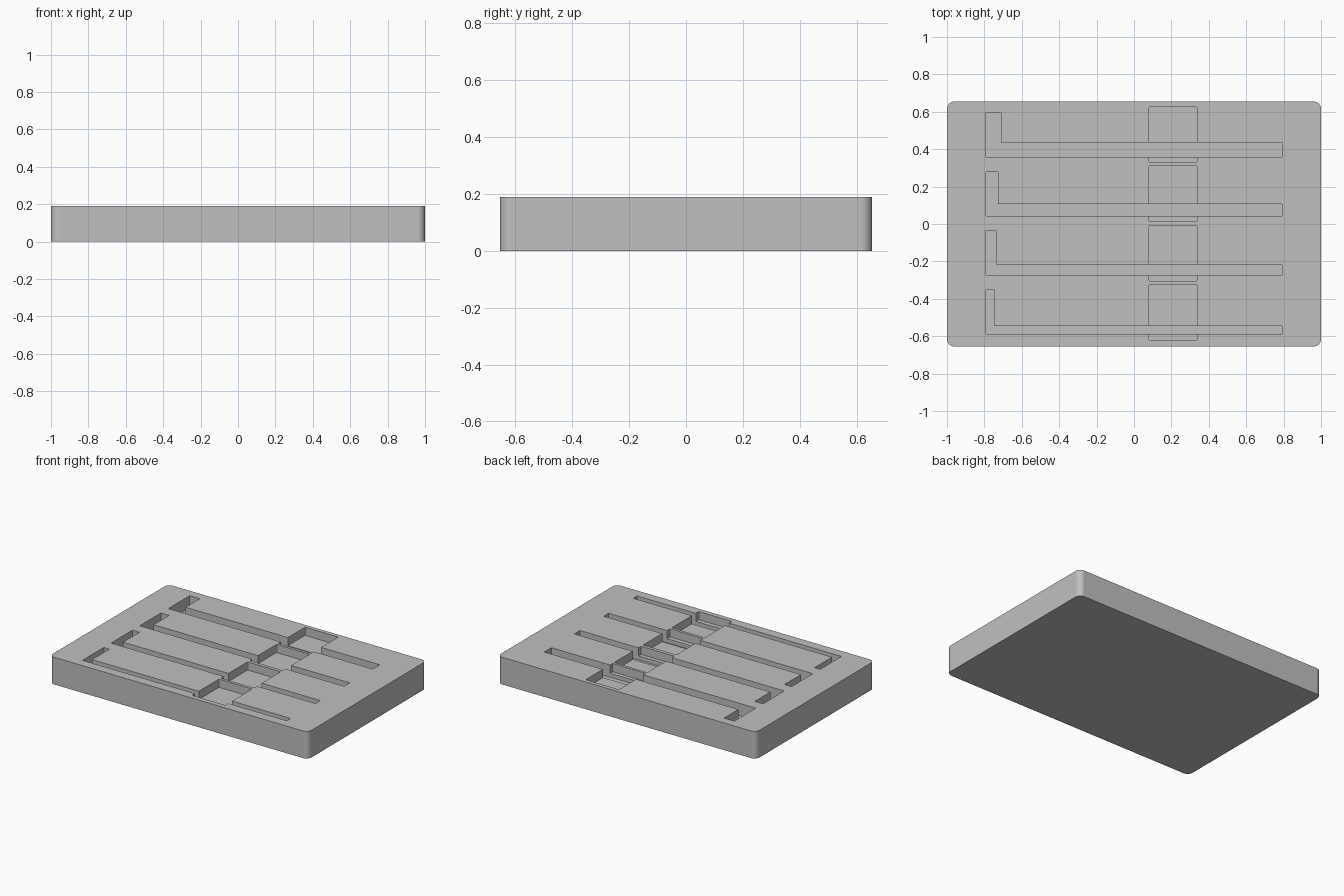
import bpy, math

cube = bpy.data.objects.get("Cube")
if cube:
    bpy.data.objects.remove(cube, do_unlink=True)

HEIGHT = 0.19
SLOT_DEPTH = 0.085
WELL_DEPTH = 0.057

grey = bpy.data.materials.new("plain_grey")
grey.use_nodes = True
colour = (0.53, 0.53, 0.53, 1)
grey.diffuse_color = colour
for node in grey.node_tree.nodes:
    if node.type == 'BSDF_PRINCIPLED':
        node.inputs["Base Color"].default_value = colour


def rounded_rect(x0, x1, y0, y1, r, steps):
    """Counter-clockwise outline with rounded corners."""
    centres = [(x1 - r, y1 - r), (x0 + r, y1 - r), (x0 + r, y0 + r), (x1 - r, y0 + r)]
    pts = []
    for quarter, (cx, cy) in enumerate(centres):
        for i in range(steps + 1):
            a = (quarter + i / steps) * math.pi / 2
            pts.append((cx + r * math.cos(a), cy + r * math.sin(a)))
    return pts


def prism(name, outline, z0, z1):
    """Extrude a counter-clockwise outline from z0 to z1."""
    n = len(outline)
    verts = [(x, y, z) for z in (z0, z1) for x, y in outline]
    faces = [list(range(n))[::-1], list(range(n, 2 * n))]
    faces += [(i, (i + 1) % n, n + (i + 1) % n, n + i) for i in range(n)]
    mesh = bpy.data.meshes.new(name)
    mesh.from_pydata(verts, [], faces)
    mesh.materials.append(grey)
    obj = bpy.data.objects.new(name, mesh)
    bpy.context.collection.objects.link(obj)
    return obj


# Slab with rounded corners
tray = prism("tray", rounded_rect(-1, 1, -0.655, 0.655, 0.04, 8), 0, HEIGHT)
bpy.ops.object.select_all(action='DESELECT')
bpy.context.view_layer.objects.active = tray
tray.select_set(True)


def carve(name, outline, depth):
    """Sink a pocket of the given outline into the top of the tray."""
    cutter = prism(name, outline, HEIGHT - depth, HEIGHT + 0.1)
    cutter.hide_render = True
    mod = tray.modifiers.new(name, 'BOOLEAN')
    mod.operation = 'DIFFERENCE'
    mod.solver = 'EXACT'
    mod.object = cutter
    bpy.ops.object.modifier_apply(modifier=mod.name)
    bpy.data.objects.remove(cutter, do_unlink=True)


# Four L-shaped slots, each crossed by a finger well
# (slot bottom, slot width, leg top, well centre)
LEFT, RIGHT = -0.79, 0.79
rows = [(0.358, 0.079, 0.595, 0.478),
        (0.043, 0.063, 0.278, 0.163),
        (-0.273, 0.054, -0.038, -0.157),
        (-0.589, 0.043, -0.354, -0.473)]
for y, w, top, mid in rows:
    carve("finger_well", rounded_rect(0.08, 0.337, mid - 0.148, mid + 0.148, 0.006, 3), WELL_DEPTH)
    slot = [(LEFT, y), (RIGHT, y), (RIGHT, y + w),
            (LEFT + w, y + w), (LEFT + w, top), (LEFT, top)]
    carve("key_slot", slot, SLOT_DEPTH)

# Smooth corners, crisp edges
bpy.ops.object.shade_smooth_by_angle(angle=math.radians(30))
normals = tray.modifiers.new("weighted_normals", 'WEIGHTED_NORMAL')
normals.keep_sharp = True
